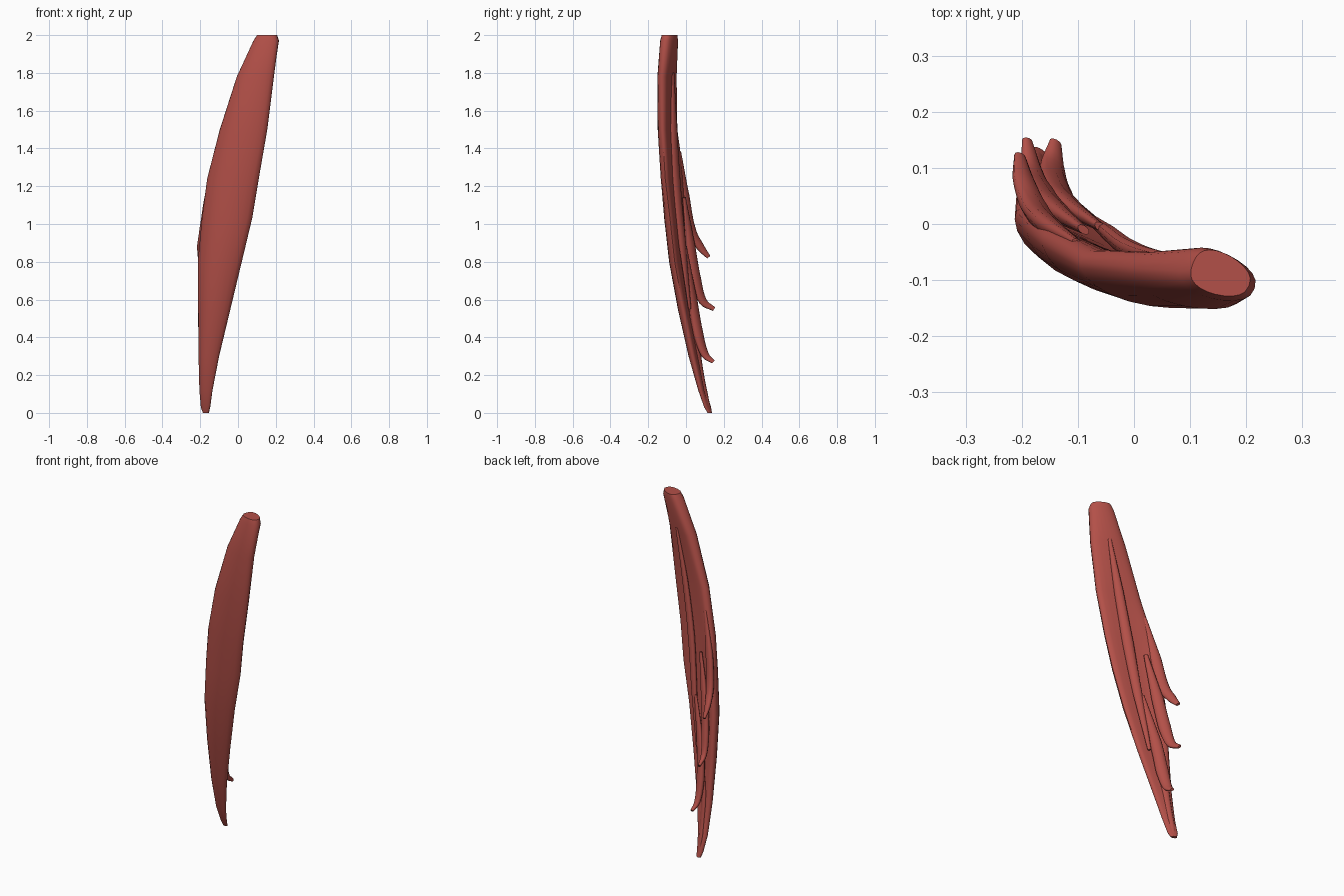
import bpy, bmesh, math
from mathutils import Vector

cube = bpy.data.objects.get("Cube")
if cube:
    bpy.data.objects.remove(cube)

red = bpy.data.materials.new("muscle red")
red.use_nodes = True
red.diffuse_color = (0.45, 0.08, 0.065, 1)
red.node_tree.nodes["Principled BSDF"].inputs["Base Color"].default_value = (0.45, 0.08, 0.065, 1)


def loft(name, rings, angle):
    """Skin a list of closed rings and cap both ends."""
    bm = bmesh.new()
    loops = [[bm.verts.new(p) for p in ring] for ring in rings]
    n = len(loops[0])
    for a, b in zip(loops, loops[1:]):
        for i in range(n):
            j = (i + 1) % n
            bm.faces.new((a[i], a[j], b[j], b[i]))
    bm.faces.new(loops[0])
    bm.faces.new(loops[-1])
    bmesh.ops.recalc_face_normals(bm, faces=bm.faces)
    mesh = bpy.data.meshes.new(name)
    bm.to_mesh(mesh)
    bm.free()
    mesh.materials.append(red)
    obj = bpy.data.objects.new(name, mesh)
    bpy.context.collection.objects.link(obj)
    bpy.ops.object.select_all(action='DESELECT')
    bpy.context.view_layer.objects.active = obj
    obj.select_set(True)
    bpy.ops.object.shade_smooth_by_angle(angle=math.radians(angle))
    return obj


def band_ring(z, lx, ly, rx, ry, bow, thick, n=24):
    """Cross-section of a bowed band running from the left edge to the right edge."""
    a, b = Vector((lx, ly)), Vector((rx, ry))
    d = (b - a).normalized()
    c = a.lerp(b, 0.3) + Vector((d.y, -d.x)) * 2 * bow
    ring = []
    for i in range(n):
        ang = math.tau * i / n
        t = (1 - math.cos(ang)) / 2
        p = a.lerp(c, t).lerp(c.lerp(b, t), t)
        tan = c.lerp(b, t) - a.lerp(c, t)
        tan.normalize()
        s = math.sin(ang)
        w = math.copysign(abs(s) ** 0.8, s) * thick / 2
        p += Vector((tan.y, -tan.x)) * w
        ring.append((p.x, p.y, z))
    return ring


# Main belly: height, left edge, right edge, bow, thickness
sections = [
    (2.00, .105, -.07, .205, -.11, 0, .075),
    (1.97, .085, -.07, .215, -.115, 0, .085),
    (1.78, .00, -.065, .19, -.13, .01, .08),
    (1.50, -.09, -.055, .155, -.125, .02, .075),
    (1.24, -.155, -.015, .11, -.11, .03, .075),
    (1.03, -.18, .01, .075, -.085, .04, .075),
    (.80, -.20, .03, .02, -.06, .04, .07),
    (.55, -.20, .045, -.04, -.015, .03, .06),
    (.30, -.20, .07, -.10, .035, .015, .05),
    (.12, -.20, .10, -.135, .075, .005, .035),
    (.03, -.195, .127, -.148, .10, 0, .025),
    (.00, -.185, .132, -.155, .118, 0, .02),
]
loft("muscle_belly", [band_ring(*s) for s in sections], 50)


def slip(name, path, widths):
    """Flattened tapering strand following a smooth path."""
    pts = [Vector(p) for p in path]
    ext = [pts[0] * 2 - pts[1]] + pts + [pts[-1] * 2 - pts[-2]]
    rings, steps = [], 4
    for k in range(len(pts) - 1):
        p0, p1, p2, p3 = ext[k:k + 4]
        for s in range(steps + (k == len(pts) - 2)):
            t = s / steps
            pos = p1 + ((p2 - p0) * t + (p0 * 2 - p1 * 5 + p2 * 4 - p3) * t ** 2
                        + (p1 * 3 - p0 - p2 * 3 + p3) * t ** 3) / 2
            tan = ((p2 - p0).lerp(p3 - p1, t)).normalized()
            side = tan.cross(Vector((0.6, 0.8, 0))).normalized()
            up = side.cross(tan)
            w = widths[k] * (1 - t) + widths[k + 1] * t
            rings.append([pos + side * math.cos(a) * w + up * math.sin(a) * w * 0.6
                          for a in (math.tau * i / 10 for i in range(10))])
    loft(name, rings, 60)


# Strands that peel off the back edge and curl outward at their tips
widths = (.012, .032, .034, .026, .013)
slip("upper_slip", [(-.10, -.035, 1.38), (-.15, -.005, 1.14), (-.175, .025, .97),
                    (-.195, .075, .88), (-.203, .12, .825)], widths)
slip("middle_slip", [(-.09, -.01, 1.14), (-.14, .025, .88), (-.165, .055, .70),
                     (-.18, .09, .59), (-.19, .148, .55)], widths)
slip("lower_slip", [(-.06, -.005, .88), (-.12, .035, .60), (-.14, .065, .42),
                    (-.145, .10, .31), (-.14, .145, .27)], widths)
slip("bottom_slip", [(-.10, .015, .62), (-.155, .055, .36), (-.165, .08, .2),
                     (-.17, .105, .09), (-.17, .125, .008)], (.01, .022, .02, .016, .01))
# Long low fold along the back of the belly
slip("back_fold", [(.11, -.07, 1.8), (.05, -.065, 1.5), (.0, -.05, 1.2),
                   (-.04, -.02, .9), (-.09, .02, .55)], (.01, .025, .03, .025, .01))
